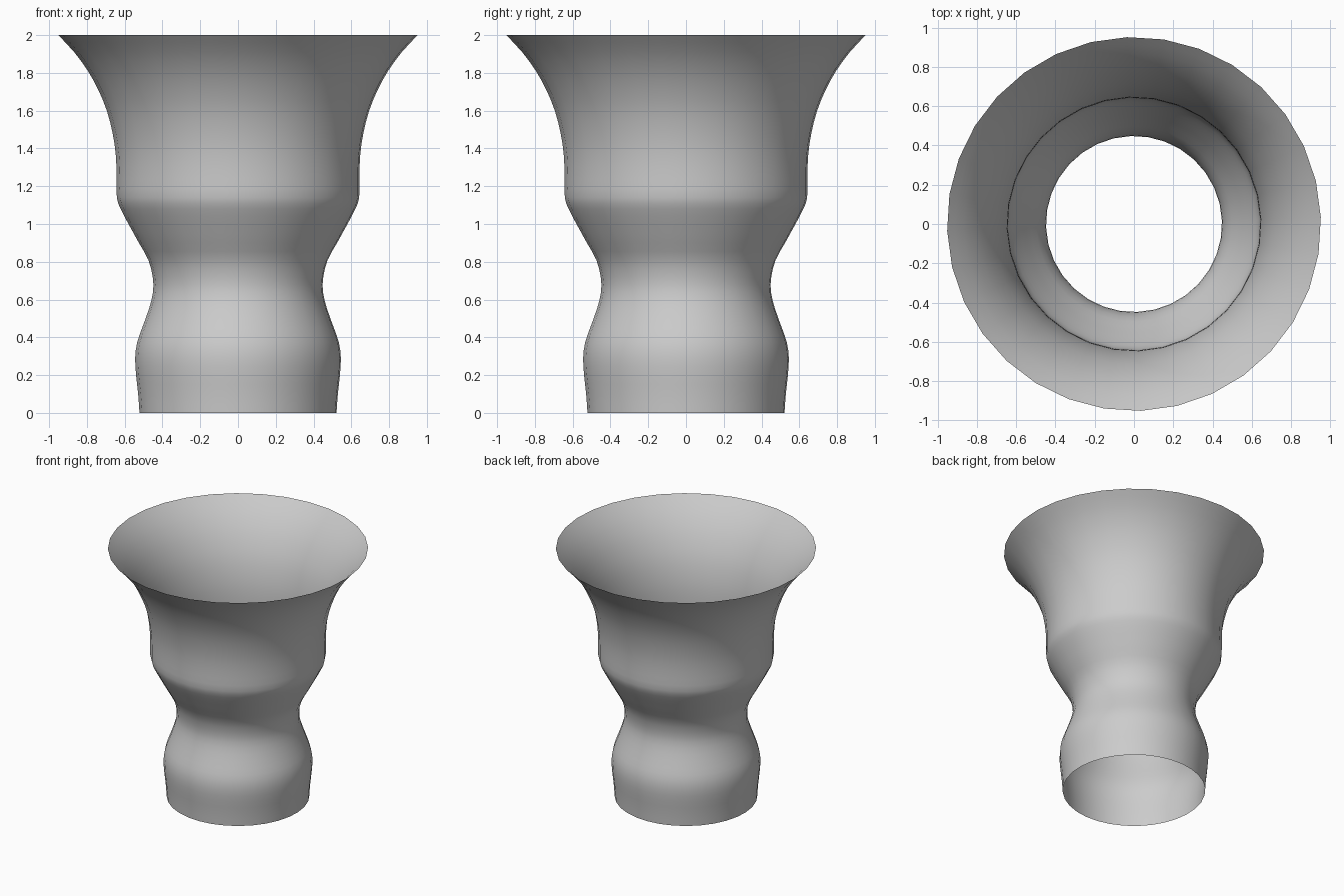
import bpy, bmesh, math

if "Cube" in bpy.data.objects:
    bpy.data.objects.remove(bpy.data.objects["Cube"])

SIDES = 32
PHASE = math.radians(2.1)
# (radius, height) of the vase wall, from foot to rim
PROFILE = [(0.522, 0), (0.529, 0.1), (0.54, 0.2), (0.545, 0.29), (0.535, 0.37),
           (0.508, 0.45), (0.472, 0.55), (0.45, 0.64), (0.452, 0.72),
           (0.475, 0.81), (0.525, 0.9), (0.58, 1.0), (0.622, 1.08),
           (0.642, 1.14), (0.643, 1.24), (0.647, 1.36), (0.664, 1.48),
           (0.695, 1.6), (0.74, 1.71), (0.795, 1.81), (0.868, 1.91), (0.952, 2.0)]


def smooth_profile(pts, steps=2):
    """Catmull-Rom interpolation through the profile points."""
    ext = [pts[0]] + pts + [pts[-1]]
    out = []
    for a, b, c, d in zip(ext, ext[1:], ext[2:], ext[3:]):
        for s in range(steps):
            t = s / steps
            out.append(tuple(0.5 * (2 * q + (r - p) * t
                       + (2 * p - 5 * q + 4 * r - w) * t ** 2
                       + (3 * q - p - 3 * r + w) * t ** 3)
                       for p, q, r, w in zip(a, b, c, d)))
    return out + [pts[-1]]


# Thin open vase wall, spun around z
bm = bmesh.new()
rings = []
for r, z in smooth_profile(PROFILE):
    angles = [PHASE + math.tau * i / SIDES for i in range(SIDES)]
    rings.append([bm.verts.new((r * math.cos(a), r * math.sin(a), z)) for a in angles])
for low, high in zip(rings, rings[1:]):
    for i in range(SIDES):
        j = (i + 1) % SIDES
        bm.faces.new((low[i], low[j], high[j], high[i])).smooth = True

mesh = bpy.data.meshes.new("vase_wall")
bm.to_mesh(mesh)
bm.free()
vase = bpy.data.objects.new("vase_wall", mesh)
bpy.context.collection.objects.link(vase)

# Plain grey
grey = bpy.data.materials.new("plain grey")
grey.diffuse_color = (0.6, 0.6, 0.6, 1)
grey.use_nodes = True
grey.node_tree.nodes["Principled BSDF"].inputs["Base Color"].default_value = grey.diffuse_color
mesh.materials.append(grey)
